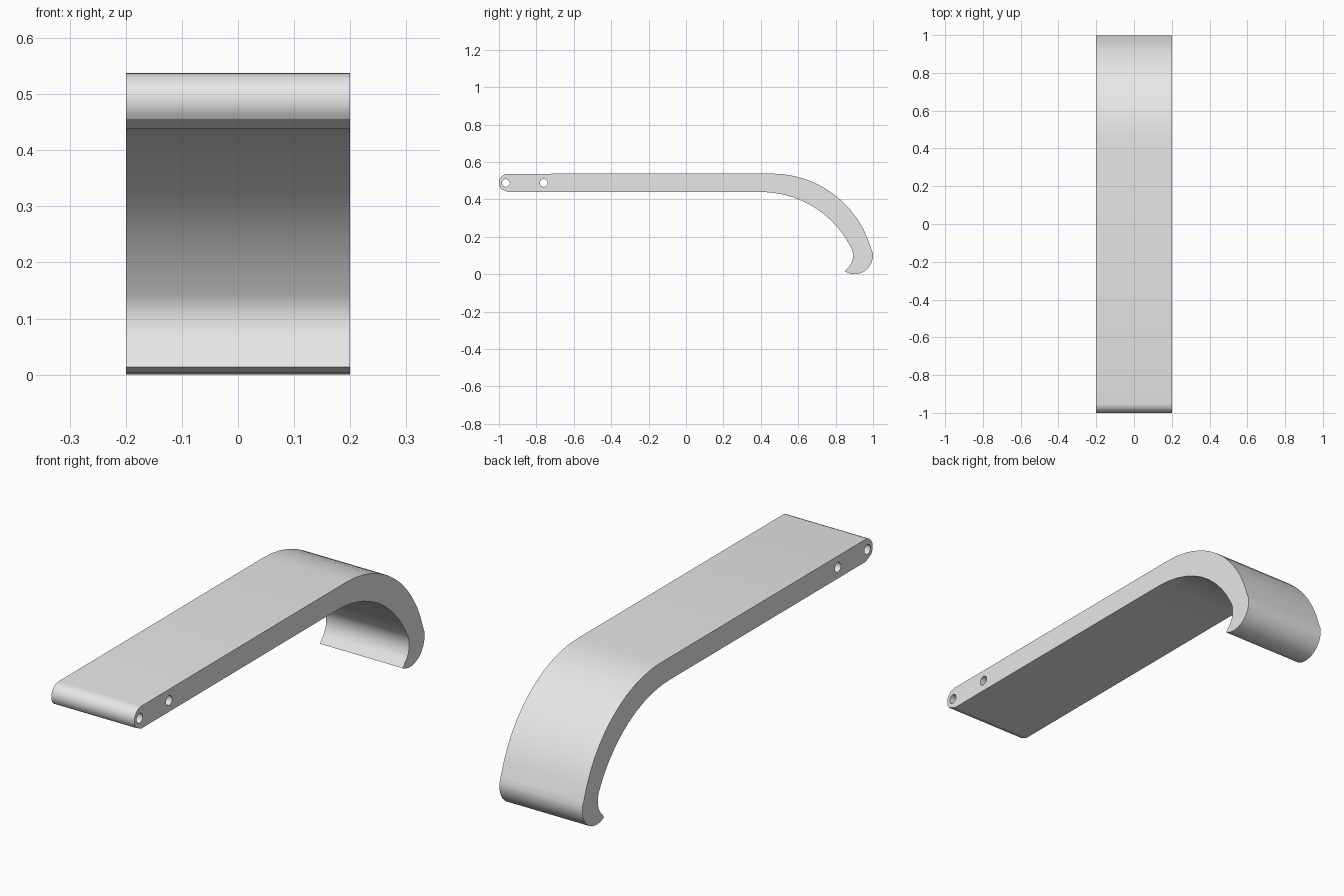
import bpy, bmesh
from math import radians, sin, cos
from mathutils import Vector

old = bpy.data.objects.get("Cube")
if old:
    bpy.data.objects.remove(old, do_unlink=True)

HALF_WIDTH = 0.2


def arc(cy, cz, r, start, end, steps):
    """Points on a circle in the side plane, angles in degrees."""
    pts = []
    for i in range(steps + 1):
        a = radians(start + (end - start) * i / steps)
        pts.append((cy + r * cos(a), cz + r * sin(a)))
    return pts


def add_loop(bm, pts):
    verts = [bm.verts.new((-HALF_WIDTH, y, z)) for y, z in pts]
    return [bm.edges.new((v, verts[(i + 1) % len(verts)])) for i, v in enumerate(verts)]


# Side outline: rounded end, outer bend, curled lip, inner bend
outline = (
    [(-0.951, 0.439)]
    + arc(-0.951, 0.488, 0.049, 222, 90, 8)
    + arc(0.46, -0.012, 0.55, 90, 16, 12)
    + arc(0.9, 0.1, 0.1, 8, -120, 8)
    + arc(0.8, 0.1, 0.0935, -50, 20, 5)
    + arc(0.4, -0.1, 0.54, 27, 90, 10)
)

# Outline with two pin holes, filled and extruded across the width
bm = bmesh.new()
edges = add_loop(bm, outline)
for hole_y in (-0.963, -0.76):
    edges += add_loop(bm, arc(hole_y, 0.488, 0.021, 0, 342, 19))
bmesh.ops.triangle_fill(bm, edges=edges, use_beauty=True, normal=Vector((-1, 0, 0)))
result = bmesh.ops.extrude_face_region(bm, geom=bm.faces[:], use_keep_orig=True)
moved = [g for g in result["geom"] if isinstance(g, bmesh.types.BMVert)]
bmesh.ops.translate(bm, verts=moved, vec=(2 * HALF_WIDTH, 0, 0))
bmesh.ops.recalc_face_normals(bm, faces=bm.faces[:])

mesh = bpy.data.meshes.new("hooked_lever")
bm.to_mesh(mesh)
bm.free()
lever = bpy.data.objects.new("hooked_lever", mesh)
bpy.context.collection.objects.link(lever)

# Plain grey material
grey = bpy.data.materials.new("light_grey")
grey.use_nodes = True
color = (0.8, 0.8, 0.8, 1)
grey.diffuse_color = color
for node in grey.node_tree.nodes:
    if node.type == "BSDF_PRINCIPLED":
        node.inputs["Base Color"].default_value = color
mesh.materials.append(grey)

# Smooth curves, crisp rims
bpy.ops.object.select_all(action="DESELECT")
lever.select_set(True)
bpy.context.view_layer.objects.active = lever
bpy.ops.object.shade_smooth_by_angle(angle=radians(23))
